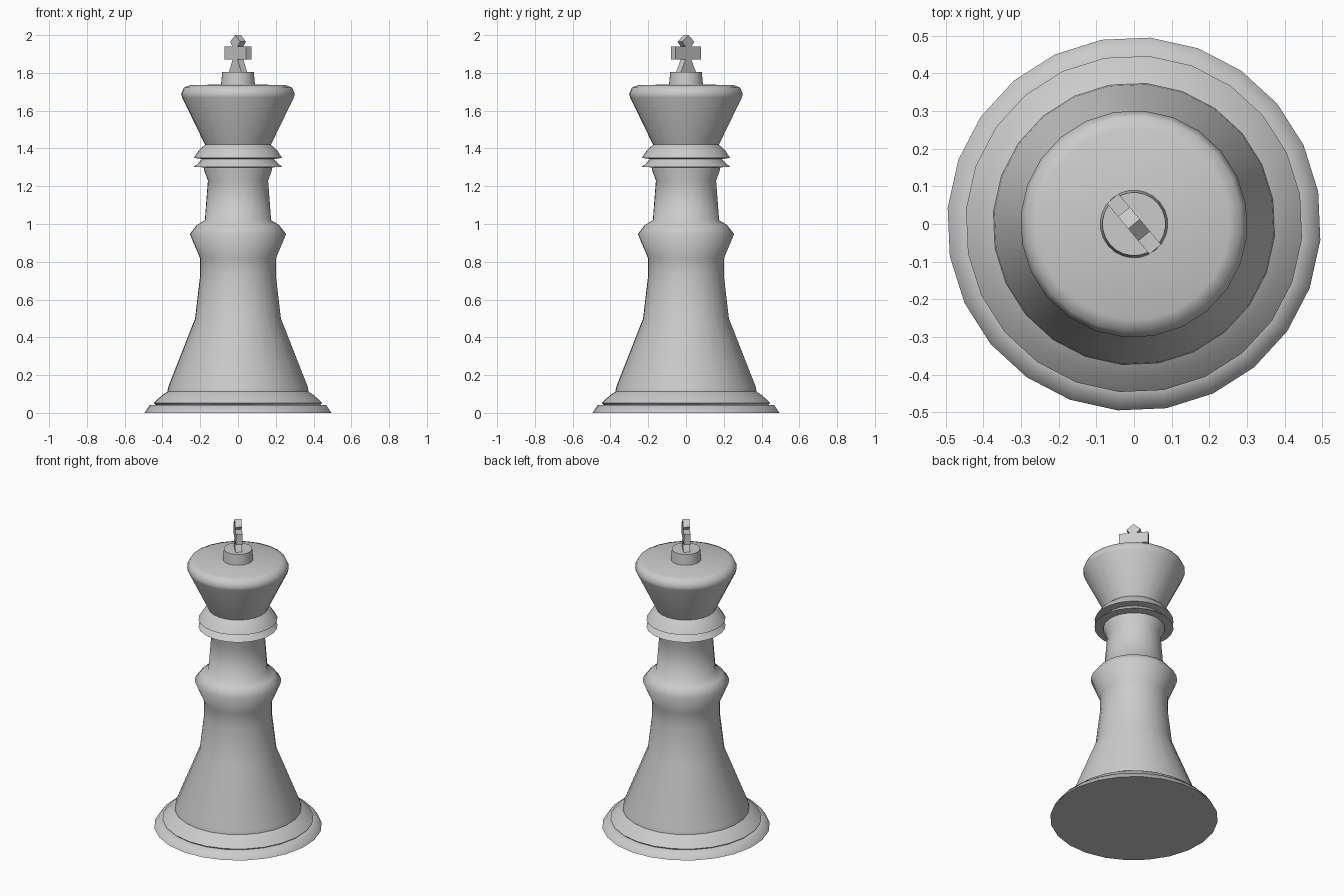
import bpy, bmesh, math
from mathutils import Matrix

if "Cube" in bpy.data.objects:
    bpy.data.objects.remove(bpy.data.objects["Cube"])

SIDES = 24
TURN = math.radians(10)

grey = bpy.data.materials.new("stone_grey")
grey.use_nodes = True
colour = (0.6, 0.6, 0.6, 1)
grey.diffuse_color = colour
grey.node_tree.nodes["Principled BSDF"].inputs["Base Color"].default_value = colour


def finish(name, bm, angle):
    bmesh.ops.recalc_face_normals(bm, faces=bm.faces)
    mesh = bpy.data.meshes.new(name)
    bm.to_mesh(mesh)
    bm.free()
    mesh.materials.append(grey)
    obj = bpy.data.objects.new(name, mesh)
    bpy.context.collection.objects.link(obj)
    bpy.ops.object.select_all(action='DESELECT')
    obj.select_set(True)
    bpy.context.view_layer.objects.active = obj
    bpy.ops.object.shade_smooth_by_angle(angle=math.radians(angle))
    return obj


def lathe(name, profile, angle=65):
    """Turn a (radius, height) profile around the z axis."""
    bm = bmesh.new()
    verts = [bm.verts.new((r, 0, z)) for r, z in profile]
    edges = [bm.edges.new(pair) for pair in zip(verts, verts[1:])]
    bmesh.ops.spin(bm, geom=verts + edges, cent=(0, 0, 0), axis=(0, 0, 1),
                   angle=math.tau, steps=SIDES, use_merge=True)
    bmesh.ops.remove_doubles(bm, verts=bm.verts, dist=0.0005)
    bm.transform(Matrix.Rotation(TURN, 4, 'Z'))
    return finish(name, bm, angle)


# Foot: a sloped plinth with a second disc above a thin groove
lathe("base", [(0, 0), (.497, 0), (.468, .042), (.438, .043), (.448, .052),
               (.403, .095), (.375, .112)])

# Flared stem, rounded bulge and neck
lathe("stem", [(.375, .112), (.372, .135), (.228, .5), (.202, .72), (.202, .82),
               (.256, .947), (.218, .995), (.176, 1.02), (.16, 1.23),
               (.182, 1.29), (.182, 1.3)])

# Two stacked collars
lathe("lower_collar", [(.182, 1.3), (.234, 1.302), (.19, 1.344)])
lathe("upper_collar", [(.19, 1.344), (.234, 1.35), (.207, 1.392), (.175, 1.42)])

# Flared crown with a softened rim
lathe("crown", [(.175, 1.42), (.297, 1.67), (.302, 1.69), (.287, 1.722),
                (.255, 1.735), (0, 1.741)])

# Button under the cross
lathe("button", [(.09, 1.738), (.084, 1.806), (0, 1.806)])

# Cross: half outline mirrored, then given thickness
half = [(.054, 1.8), (.02, 1.87), (.088, 1.87), (.088, 1.94), (.02, 1.94), (.042, 1.965)]
outline = half + [(0, 2.0)] + [(-x, z) for x, z in reversed(half)]
THICK = 0.04
bm = bmesh.new()
face = bm.faces.new([bm.verts.new((x, -THICK / 2, z)) for x, z in outline])
extruded = bmesh.ops.extrude_face_region(bm, geom=[face])
moved = [v for v in extruded["geom"] if isinstance(v, bmesh.types.BMVert)]
bmesh.ops.translate(bm, verts=moved, vec=(0, THICK, 0))
bm.transform(Matrix.Rotation(TURN - math.radians(60), 4, 'Z'))
finish("cross", bm, 30)
